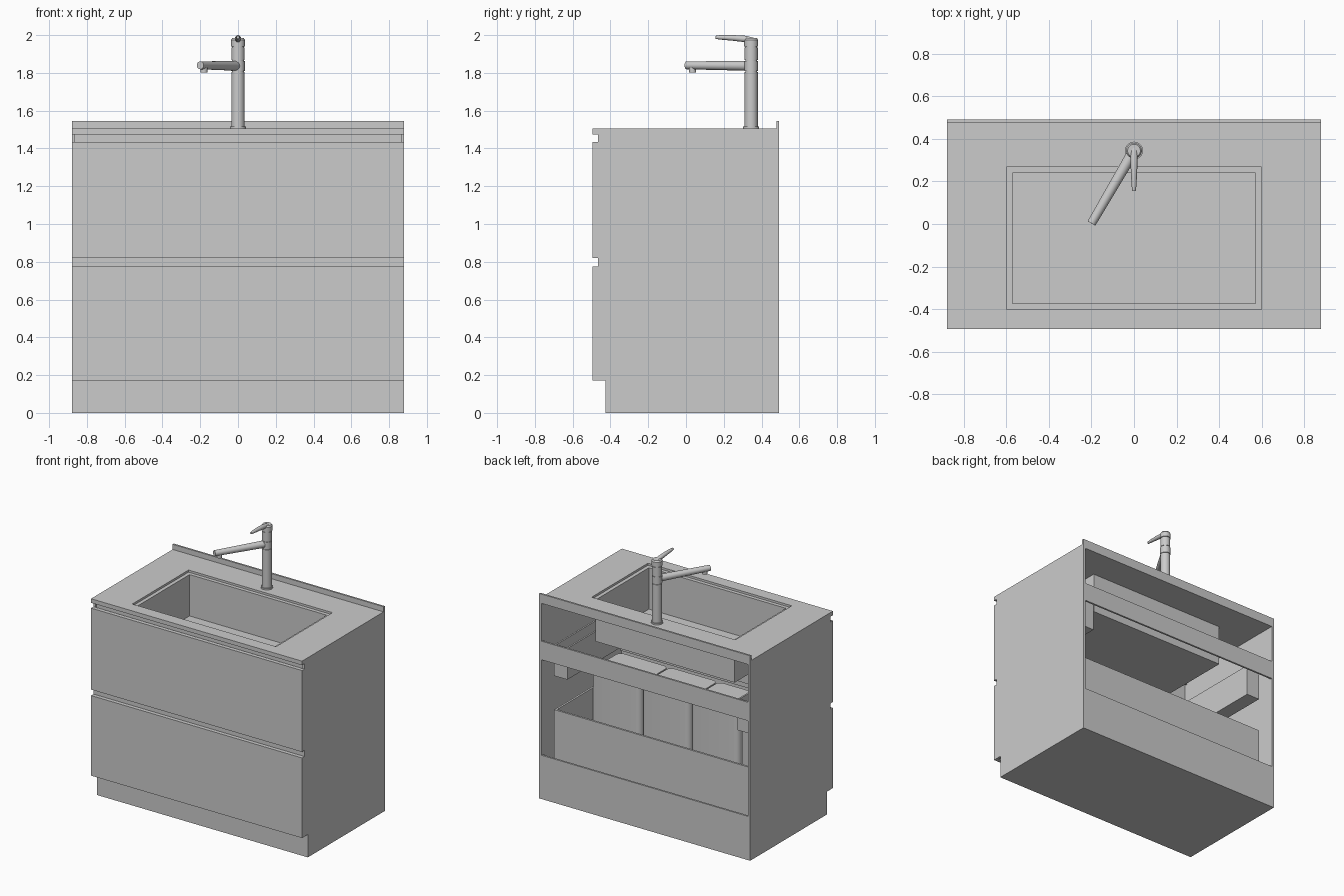
import bpy, bmesh
from math import radians
from mathutils import Vector

if "Cube" in bpy.data.objects:
    bpy.data.objects.remove(bpy.data.objects["Cube"], do_unlink=True)

grey = bpy.data.materials.new("light_grey")
grey.use_nodes = True
COLOUR = (0.6, 0.6, 0.6, 1)
grey.diffuse_color = COLOUR
next(n for n in grey.node_tree.nodes if n.type == 'BSDF_PRINCIPLED').inputs["Base Color"].default_value = COLOUR


def add_object(name, bm):
    mesh = bpy.data.meshes.new(name)
    bm.to_mesh(mesh)
    bm.free()
    obj = bpy.data.objects.new(name, mesh)
    bpy.context.collection.objects.link(obj)
    mesh.materials.append(grey)
    return obj


def finish(name, bm):
    bmesh.ops.recalc_face_normals(bm, faces=bm.faces)
    return add_object(name, bm)


def smooth(obj):
    bpy.ops.object.select_all(action='DESELECT')
    obj.select_set(True)
    bpy.context.view_layer.objects.active = obj
    bpy.ops.object.shade_smooth_by_angle(angle=radians(35))


def box(name, x, y, z, corner=0):
    """Box between limits, with optional rounded upright corners."""
    bm = bmesh.new()
    bmesh.ops.create_cube(bm, size=1)
    for v in bm.verts:
        for i, (lo, hi) in enumerate((x, y, z)):
            v.co[i] = lo if v.co[i] < 0 else hi
    if corner:
        upright = [e for e in bm.edges if abs(e.verts[0].co.z - e.verts[1].co.z) > 0.1]
        bmesh.ops.bevel(bm, geom=upright, offset=corner, segments=5, profile=0.5, affect='EDGES')
    return finish(name, bm)


def rect(x0, x1, y0, y1):
    return [(x0, y0), (x1, y0), (x1, y1), (x0, y1)]


def tray(name, outline, z0, z1, wall):
    """Open-topped box with walls thickened inwards from a counter-clockwise outline."""
    bm = bmesh.new()
    low = [bm.verts.new((x, y, z0)) for x, y in outline]
    top = [bm.verts.new((x, y, z1)) for x, y in outline]
    bm.faces.new(low[::-1])
    for i in range(len(low)):
        j = (i + 1) % len(low)
        bm.faces.new((low[i], low[j], top[j], top[i]))
    mod = add_object(name, bm).modifiers.new("wall", 'SOLIDIFY')
    mod.thickness, mod.offset, mod.use_even_offset = wall, -1, True


def extrude(bm, faces, offset):
    ext = bmesh.ops.extrude_face_region(bm, geom=faces)
    bmesh.ops.translate(bm, vec=offset, verts=[g for g in ext["geom"] if isinstance(g, bmesh.types.BMVert)])


def ring_slab(name, outer, inner, z0, z1):
    """Flat slab with a rectangular hole."""
    bm = bmesh.new()
    a, b = [[bm.verts.new((x, y, z0)) for x, y in loop] for loop in (outer, inner)]
    for i in range(4):
        j = (i + 1) % 4
        bm.faces.new((a[i], a[j], b[j], b[i]))
    extrude(bm, bm.faces[:], (0, 0, z1 - z0))
    finish(name, bm)


def rod(name, start, end, r0, r1, sides=32):
    start, end = Vector(start), Vector(end)
    axis = end - start
    bm = bmesh.new()
    bmesh.ops.create_cone(bm, cap_ends=True, segments=sides, radius1=r0, radius2=r1, depth=axis.length)
    bm.transform(axis.to_track_quat('Z', 'Y').to_matrix().to_4x4())
    bmesh.ops.translate(bm, verts=bm.verts, vec=(start + end) / 2)
    smooth(finish(name, bm))


W, FRONT, BACK, INNER = 0.88, -0.494, 0.492, -0.465
TOP, UNDER, STEP = 1.506, 1.475, 0.172
FULL, INSIDE = (-W, W), (-0.862, 0.862)

# Side panels, stepped back at the plinth
for side, s in (("left", 1), ("right", -1)):
    bm = bmesh.new()
    profile = [(-0.425, 0), (BACK, 0), (BACK, UNDER), (INNER, UNDER), (INNER, STEP), (-0.425, STEP)]
    panel = bm.faces.new([bm.verts.new((s * W, y, z)) for y, z in profile])
    extrude(bm, [panel], (-s * 0.018, 0, 0))
    finish(side + "_side_panel", bm)

# Carcass and back boards
box("plinth", INSIDE, (-0.425, 0.478), (0, STEP))
box("back_lower_board", INSIDE, (0.478, BACK), (0, 0.33))
box("back_middle_rail", INSIDE, (0.478, BACK), (1.05, 1.19))
box("groove_rail_middle", INSIDE, (INNER, -0.45), (0.76, 0.84))
box("groove_rail_top", INSIDE, (-0.457, -0.445), (1.415, UNDER))

# Drawer fronts
box("lower_drawer_front", FULL, (FRONT, INNER), (STEP, 0.776))
box("upper_drawer_front", FULL, (FRONT, INNER), (0.821, 1.435))

# Drawer boxes, the upper one U-shaped around the waste pipe space
tray("lower_drawer_box", rect(-0.82, 0.82, -0.45, 0.4), 0.2, 0.65, 0.015)
u_shape = [(-0.82, -0.45), (0.82, -0.45), (0.82, 0.4), (0.71, 0.4),
           (0.71, -0.25), (-0.71, -0.25), (-0.71, 0.4), (-0.82, 0.4)]
tray("upper_drawer_box", u_shape, 0.905, 1.14, 0.012)

# Storage bins with rounded corners
for i, (x0, x1) in enumerate(((0.39, 0.8), (-0.02, 0.38), (-0.43, -0.03), (-0.8, -0.44))):
    smooth(box(f"storage_bin_{i + 1}", (x0, x1), (-0.35, -0.01), (0.22, 0.8), 0.04))

# Countertop, upstand, recessed ledge and thin-walled basin
hole = rect(-0.6, 0.6, -0.403, 0.268)
ring_slab("countertop", rect(-W, W, FRONT, BACK), hole, UNDER, TOP)
box("back_upstand", FULL, (0.478, BACK), (TOP, 1.545))
ring_slab("basin_ledge", hole, rect(-0.572, 0.572, -0.375, 0.24), UNDER, 1.49)
tray("basin", rect(-0.58, 0.58, -0.383, 0.248), 1.17, 1.48, 0.008)

# Tap body
TY = 0.345
for name, z0, z1, r in (("tap_base", TOP, 1.516, 0.042), ("tap_column", 1.516, 1.805, 0.035),
                        ("tap_swivel_ring", 1.809, 1.863, 0.036), ("tap_core", 1.8, 1.95, 0.031),
                        ("tap_upper_body", 1.867, 1.935, 0.035), ("tap_cap", 1.939, 1.975, 0.037)):
    rod(name, (0, TY, z0), (0, TY, z1), r, r)
rod("tap_cap_top", (0, TY, 1.975), (0, TY, 1.985), 0.037, 0.03)

# Spout and outlet
rod("tap_spout", (0, TY, 1.837), (-0.2, 0.003, 1.84), 0.026, 0.021)
rod("tap_outlet", (-0.18, 0.035, 1.803), (-0.18, 0.035, 1.835), 0.018, 0.018, 24)

# Lever handle
curve = bpy.data.curves.new("tap_lever", 'CURVE')
curve.dimensions = '3D'
curve.bevel_depth, curve.bevel_resolution, curve.use_fill_caps = 0.01, 4, True
curve.materials.append(grey)
path = [(0.155, 1.988, 0.8), (0.18, 1.988, 1.15), (0.25, 1.985, 1.5), (0.31, 1.98, 1.7), (0.36, 1.965, 2.0)]
spline = curve.splines.new('POLY')
spline.points.add(len(path) - 1)
for point, (y, z, r) in zip(spline.points, path):
    point.co, point.radius = (0, y, z, 1), r
spline.use_smooth = True
lever = bpy.data.objects.new("tap_lever", curve)
bpy.context.collection.objects.link(lever)
